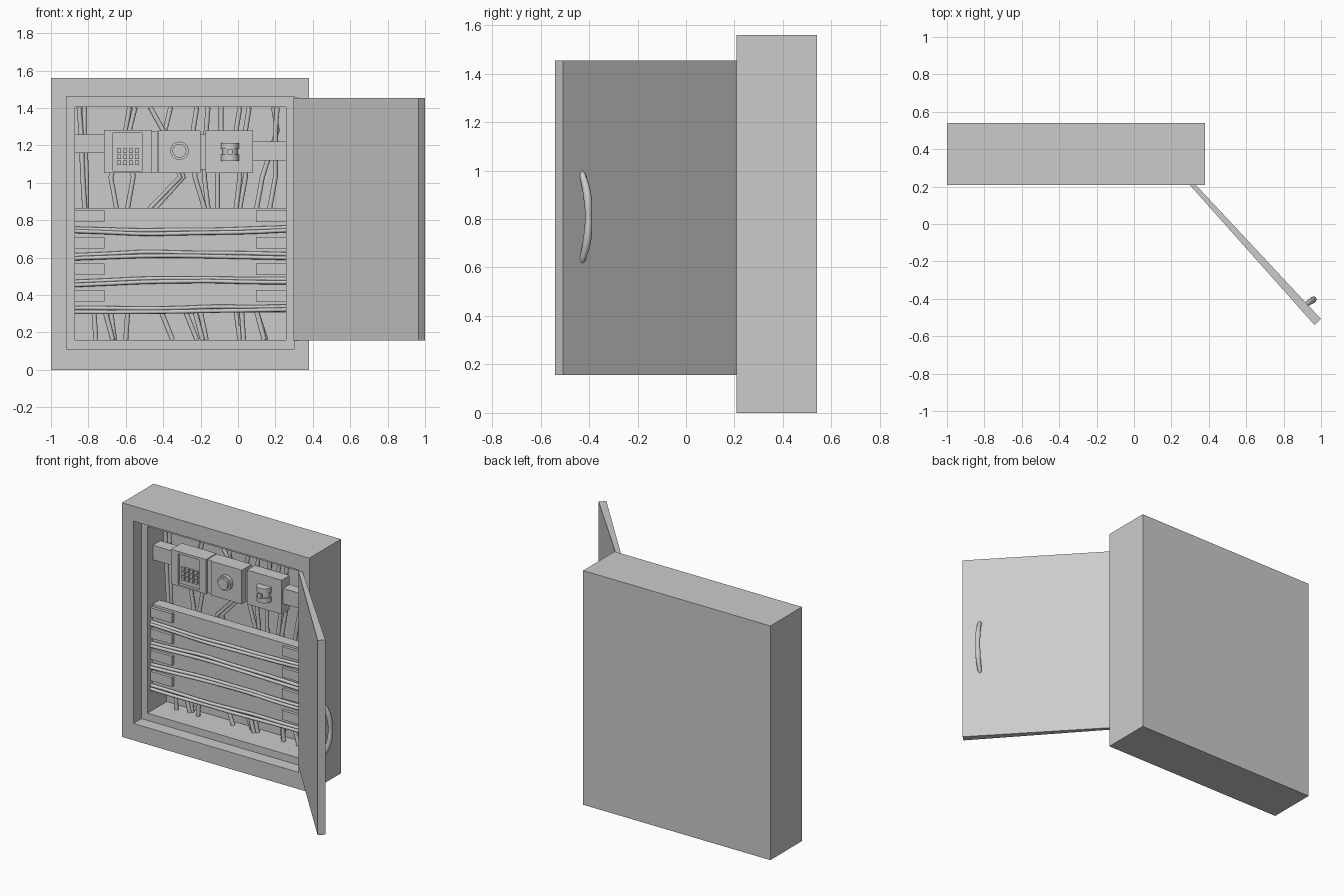
import bpy, bmesh, math, random
from mathutils import Vector

if "Cube" in bpy.data.objects:
    bpy.data.objects.remove(bpy.data.objects["Cube"])

random.seed(4)


def finish(name, bm, smooth=False):
    bmesh.ops.recalc_face_normals(bm, faces=bm.faces)
    me = bpy.data.meshes.new(name)
    bm.to_mesh(me)
    bm.free()
    ob = bpy.data.objects.new(name, me)
    bpy.context.collection.objects.link(ob)
    if smooth:
        bpy.ops.object.select_all(action='DESELECT')
        ob.select_set(True)
        bpy.context.view_layer.objects.active = ob
        bpy.ops.object.shade_smooth_by_angle(angle=math.radians(40))
    return ob


def nested(name, loops):
    """Shell through rectangular loops (x0, x1, z0, z1, y), capped at both ends."""
    bm = bmesh.new()
    rings = [[bm.verts.new(p) for p in ((a, y, c), (b, y, c), (b, y, d), (a, y, d))]
             for a, b, c, d, y in loops]
    for r, s in zip(rings, rings[1:]):
        for i in range(4):
            j = (i + 1) % 4
            bm.faces.new((r[i], r[j], s[j], s[i]))
    bm.faces.new(rings[0])
    bm.faces.new(rings[-1])
    return finish(name, bm)


def box(name, x0, x1, z0, z1, y0, y1):
    return nested(name, [(x0, x1, z0, z1, y1), (x0, x1, z0, z1, y0)])


def cylinder(name, x, y, z, r, depth, axis, n=24):
    bm = bmesh.new()
    bmesh.ops.create_cone(bm, cap_ends=True, segments=n, radius1=r, radius2=r, depth=depth)
    ob = finish(name, bm, True)
    ob.location = (x, y, z)
    if axis == 'Y':
        ob.rotation_euler.x = math.pi / 2
    return ob


def tube(name, pts, r, radii=None, kind='POLY', res=2):
    cu = bpy.data.curves.new(name, 'CURVE')
    cu.dimensions = '3D'
    cu.bevel_depth = r
    cu.bevel_resolution = res
    cu.use_fill_caps = True
    sp = cu.splines.new(kind)
    sp.points.add(len(pts) - 1)
    for i, p in enumerate(pts):
        sp.points[i].co = (*p, 1)
        sp.points[i].radius = radii[i] if radii else 1
    if kind == 'NURBS':
        sp.order_u = 3
        sp.use_endpoint_u = True
        sp.resolution_u = 4
    ob = bpy.data.objects.new(name, cu)
    bpy.context.collection.objects.link(ob)
    return ob


L, R = -0.872, 0.257      # inner cavity sides
F = 0.208                 # cabinet front plane

# Cabinet shell with stepped opening
nested("cabinet", [
    (-1, 0.38, 0, 1.56, 0.54), (-1, 0.38, 0, 1.56, F),
    (-0.917, 0.302, 0.112, 1.46, F), (-0.917, 0.302, 0.112, 1.46, F + 0.085),
    (L, R, 0.16, 1.404, F + 0.085), (L, R, 0.16, 1.404, 0.495)])

# Open door, slightly tapered toward the hinge
bm = bmesh.new()
plan = [(0.297, 0.21), (0.33, 0.21), (0.999, -0.507), (0.965, -0.54)]
face = bm.faces.new([bm.verts.new((x, y, 0.157)) for x, y in plan])
ext = bmesh.ops.extrude_face_region(bm, geom=[face])
bmesh.ops.translate(bm, vec=(0, 0, 1.297),
                    verts=[v for v in ext['geom'] if isinstance(v, bmesh.types.BMVert)])
finish("door", bm)

# Bowed handle on the outer door face
n = 20
pts, rad = [], []
for i in range(n + 1):
    t = -1 + 2 * i / n
    bow = 1 - abs(t) ** 2.4
    pts.append((0.912 + 0.05 * bow, -0.436 + 0.034 * bow, 0.808 + 0.195 * t))
    rad.append((1 + 0.25 * math.sin(math.pi * min(1, abs(t) * 1.2))) * (0.45 if abs(t) > 0.99 else 1))
tube("door_handle", pts, 0.0135, rad, res=3)

# Mounting rails and the three control boxes
box("rail_left", L, -0.70, 1.16, 1.257, 0.35, 0.43)
box("rail_right", 0.07, R, 1.118, 1.22, 0.36, 0.43)
kx0, kx1, kz0, kz1 = -0.668, -0.513, 1.064, 1.267
keypad = box("keypad_box", -0.717, -0.46, 1.053, 1.283, 0.32, 0.43)
box("keypad_back", -0.47, -0.43, 1.056, 1.278, 0.335, 0.43)
box("dial_box", -0.428, -0.2, 1.053, 1.28, 0.325, 0.43)
box("box_spacer", -0.205, -0.165, 1.07, 1.26, 0.37, 0.43)
box("switch_box", -0.175, 0.08, 1.053, 1.28, 0.345, 0.43)

# Recessed keypad panel with a 4 x 3 grid of buttons
cut = box("keypad_cutter", kx0, kx1, kz0, kz1, 0.29, 0.338)
cut.hide_render = True
cut.hide_viewport = True
mod = keypad.modifiers.new("recess", 'BOOLEAN')
mod.object = cut
mod.operation = 'DIFFERENCE'
mod.solver = 'EXACT'
for c in range(4):
    for r in range(3):
        x, z = -0.636 + 0.032 * c, 1.171 - 0.032 * r
        box("key_button", x - 0.011, x + 0.011, z - 0.011, z + 0.011, 0.322, 0.342)

# Dial
cylinder("dial_base", -0.313, 0.315, 1.171, 0.049, 0.03, 'Y')
cylinder("dial_knob", -0.313, 0.30, 1.171, 0.037, 0.03, 'Y')

# Rotary switch: two collars, core and lever
for z in (1.197, 1.134):
    cylinder("switch_collar", -0.043, 0.34, z, 0.048, 0.033, 'Z')
cylinder("switch_core", -0.043, 0.34, 1.166, 0.041, 0.05, 'Z')
box("switch_lever", -0.056, -0.03, 1.15, 1.181, 0.283, 0.33)

# Lower panel with terminal pads on both sides
box("lower_panel", L, R, 0.305, 0.866, 0.345, 0.42)
for i in range(4):
    z = 0.82 - 0.1415 * i
    for x0, x1 in ((L, -0.715), (0.096, R)):
        box("terminal_pad", x0, x1, z - 0.031, z + 0.031, 0.325, 0.35)

# Paired horizontal cables across the panel
sag = [(0, -0.012, -0.008, 0.006), (-0.002, 0.014, 0.008, 0.002),
       (0, 0.015, 0.018, 0.012), (0, 0.0, 0.008, 0.012)]
for i, s in enumerate(sag):
    z = [0.757, 0.616, 0.472, 0.328][i]
    for k in range(2):
        pts = []
        for j in range(7):
            u = j / 6
            q = min(int(u * 3), 2)
            h = s[q] + (s[q + 1] - s[q]) * (u * 3 - q)
            pts.append((L + (R - L) * u, 0.335 - 0.008 * k + random.uniform(-.003, .003),
                        z + h - 0.018 * k + random.uniform(-.003, .003)))
        tube("panel_cable", pts, 0.011, kind='NURBS')

# Vertical wires behind the equipment (x at each level)
levels = [1.404, 1.28, 1.03, 0.866, 0.31, 0.16]
wires = [
    (-.85, -.84, -.83, -.82, -.77, -.76), (-.82, -.82, -.81, -.81, -.71, -.67),
    (-.58, -.60, -.68, -.65, -.68, -.66), (-.55, -.58, -.56, -.59, -.59, -.60),
    (-.47, -.40, -.31, -.47, -.41, -.35), (-.36, -.39, -.29, -.44, -.28, -.22),
    (-.22, -.24, -.23, -.18, -.23, -.19), (-.16, -.17, -.18, -.16, -.20, -.17),
    (-.09, -.09, -.11, -.11, -.01, .01), (.01, -.01, .01, -.01, .02, .03),
    (.06, .04, .04, .01, .10, .15), (.19, .21, .13, .10, .01, .01),
    (.21, .20, .20, .17, .10, .14)]
for k, w in enumerate(wires):
    pts = [(x, 0.45 + 0.012 * (k % 3 - 1), z) for x, z in zip(w, levels)]
    tube("rear_wire", pts, 0.013)
